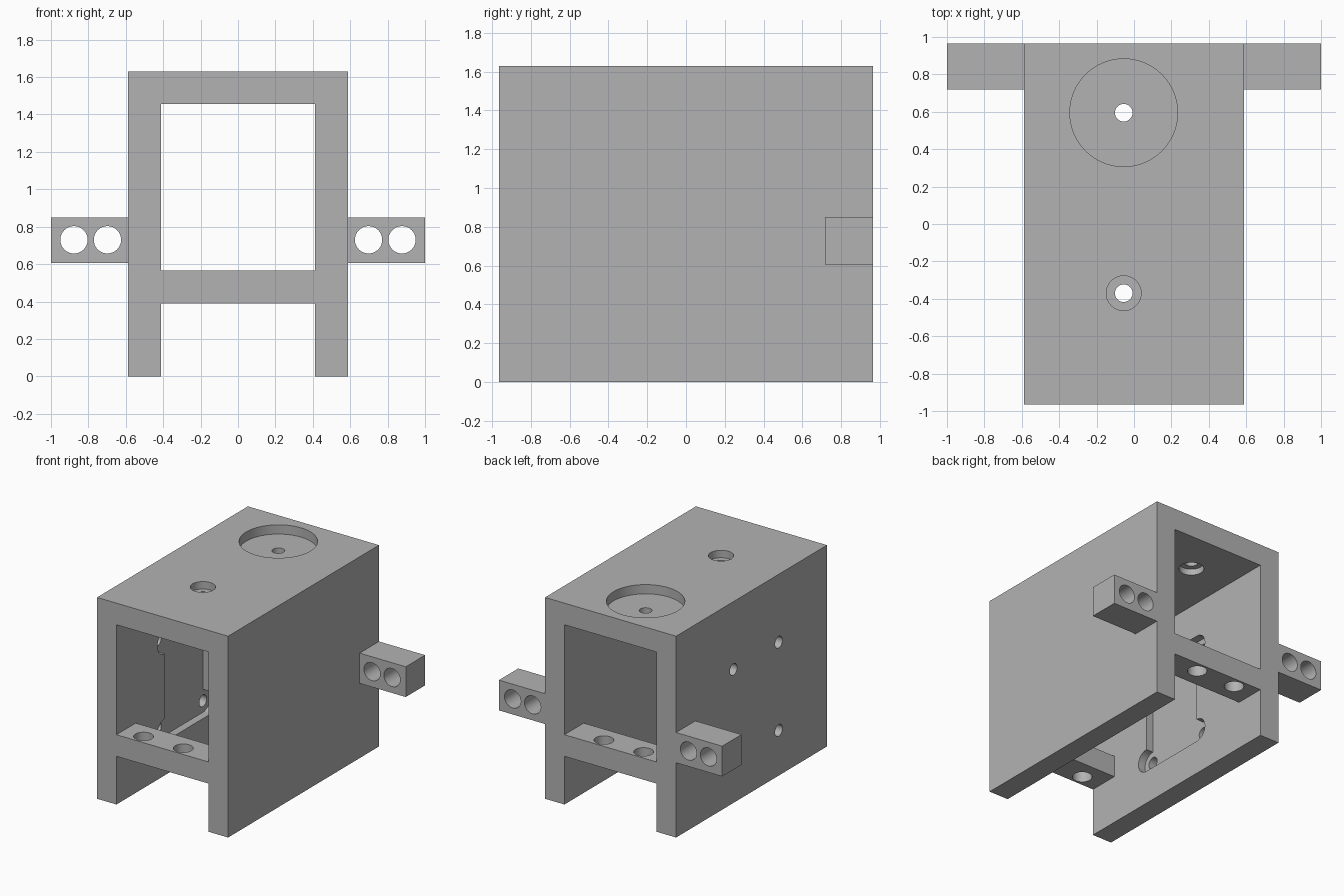
import bpy, bmesh, math
from mathutils import Matrix

cube = bpy.data.objects.get("Cube")
if cube:
    bpy.data.objects.remove(cube, do_unlink=True)

grey = bpy.data.materials.new("plain_grey")
grey.use_nodes = True
grey.diffuse_color = (0.45, 0.45, 0.45, 1)
grey.node_tree.nodes["Principled BSDF"].inputs["Base Color"].default_value = grey.diffuse_color


def add_object(name, bm):
    mesh = bpy.data.meshes.new(name)
    bm.to_mesh(mesh)
    bm.free()
    mesh.materials.append(grey)
    obj = bpy.data.objects.new(name, mesh)
    bpy.context.collection.objects.link(obj)
    return obj


def box(name, xs, ys, zs):
    bm = bmesh.new()
    bmesh.ops.create_cube(bm, size=1)
    for v in bm.verts:
        for i, span in enumerate((xs, ys, zs)):
            v.co[i] = span[0] if v.co[i] < 0 else span[1]
    return add_object(name, bm)


def cylinder(axis, centre, radius, length):
    turn = {"x": Matrix.Rotation(math.pi / 2, 4, "Y"),
            "y": Matrix.Rotation(math.pi / 2, 4, "X"),
            "z": Matrix.Identity(4)}[axis]
    bm = bmesh.new()
    bmesh.ops.create_cone(bm, cap_ends=True, segments=64, radius1=radius, radius2=radius,
                          depth=length, matrix=Matrix.Translation(centre) @ turn)
    return add_object("cutter", bm)


def cut(target, cutter):
    """Subtract the cutter, bake the result and discard the cutter."""
    cutter.hide_render = True
    mod = target.modifiers.new("cut", "BOOLEAN")
    mod.operation, mod.solver, mod.object = "DIFFERENCE", "EXACT", cutter
    graph = bpy.context.evaluated_depsgraph_get()
    baked = bpy.data.meshes.new_from_object(target.evaluated_get(graph))
    target.modifiers.clear()
    target.data = baked
    bpy.data.objects.remove(cutter, do_unlink=True)


# Main dimensions
OUT, IN, END = 0.587, 0.413, 0.965
TOP, CEILING = 1.63, 1.455
HOLE, BORE, PIN = 0.047, 0.093, 0.073
RECESS = 0.063
MID = -0.055

# Housing: two side walls and a roof
housing = box("housing", (-OUT, OUT), (-END, END), (0, TOP))
cut(housing, box("cutter", (-IN, IN), (-2, 2), (-1, CEILING)))

# Roof: wide round pocket at the back, counterbored hole at the front
back_y, front_y = 0.595, -0.37
cut(housing, cylinder("z", (MID, back_y, TOP), 0.288, 0.15))
cut(housing, cylinder("z", (MID, back_y, CEILING), BORE, 0.1))
cut(housing, cylinder("z", (MID, front_y, TOP), BORE, 0.12))
for y in (back_y, front_y):
    cut(housing, cylinder("z", (MID, y, TOP), HOLE, 1))

# Right wall: shallow inner recess with four counterbored holes at its corners
hole_ys, hole_zs = (-0.348, 0.231), (0.366, 1.08)
cut(housing, box("cutter", (-IN - RECESS, 0), hole_ys,
                 (hole_zs[0] - BORE, hole_zs[1] + BORE)))
for y in hole_ys:
    for z in hole_zs:
        cut(housing, cylinder("x", (-IN, y, z), BORE, 2 * RECESS))
        cut(housing, cylinder("x", (-OUT, y, z), HOLE, 0.6))

parts = [housing]

# Cross bars at both ends, each with two upright holes
for name, side in (("front_bar", -1), ("back_bar", 1)):
    ys = sorted((side * 0.718, side * END))
    bar = box(name, (-IN, IN), ys, (0.39, 0.565))
    for x in (MID - 0.178, MID + 0.178):
        cut(bar, cylinder("z", (x, side * 0.875, 0.48), PIN, 1))
    parts.append(bar)

# Mounting ears at the back, each with two holes
for name, side in (("right_ear", -1), ("left_ear", 1)):
    xs = sorted((side * OUT, side))
    ear = box(name, xs, (0.718, END), (0.605, 0.85))
    for x in (0.698, 0.877):
        cut(ear, cylinder("y", (side * x, 0.84, 0.73), PIN, 1))
    parts.append(ear)

# Smooth the round holes, keep the edges sharp
bpy.ops.object.select_all(action="DESELECT")
for part in parts:
    part.select_set(True)
bpy.context.view_layer.objects.active = housing
bpy.ops.object.shade_smooth_by_angle(angle=math.radians(30))
